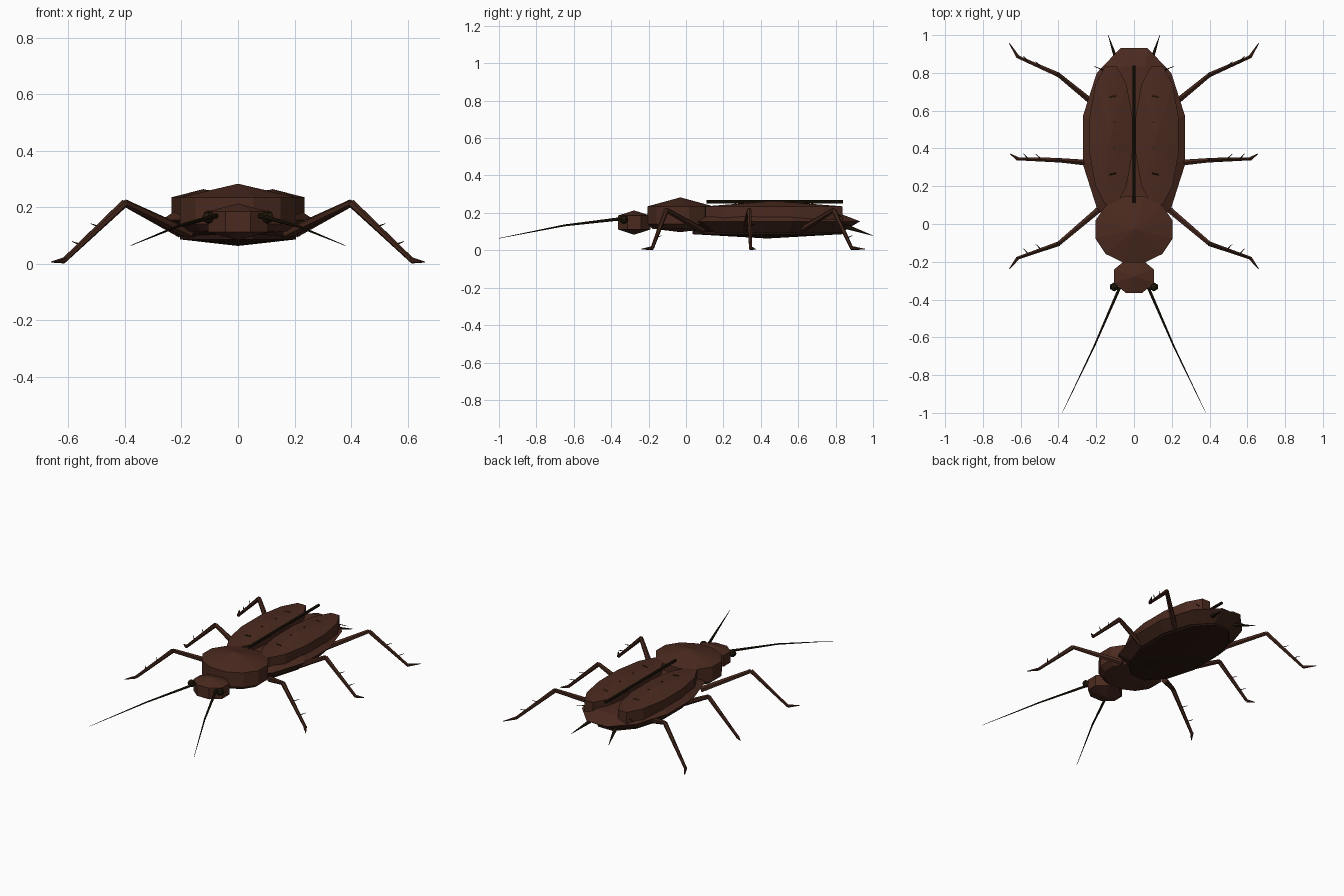
import bpy, bmesh, math
from mathutils import Vector

if "Cube" in bpy.data.objects:
    bpy.data.objects.remove(bpy.data.objects["Cube"])


def material(name, rgb):
    m = bpy.data.materials.new(name)
    m.diffuse_color = (*rgb, 1)
    m.use_nodes = True
    m.node_tree.nodes["Principled BSDF"].inputs["Base Color"].default_value = m.diffuse_color
    return m


BROWN = material("shell brown", (0.069, 0.023, 0.0137))
LEG = material("leg brown", (0.057, 0.019, 0.011))
FLANK = material("flank brown", (0.042, 0.0155, 0.009))
BELLY = material("belly dark brown", (0.024, 0.0095, 0.0055))
BLACK = material("near black", (0.014, 0.0085, 0.003))
OCHRE = material("ochre", (0.09, 0.045, 0.008))


def finish(bm, name, *mats):
    bmesh.ops.recalc_face_normals(bm, faces=bm.faces)
    me = bpy.data.meshes.new(name)
    bm.to_mesh(me)
    bm.free()
    ob = bpy.data.objects.new(name, me)
    bpy.context.collection.objects.link(ob)
    for m in mats:
        me.materials.append(m)
    return ob


def faceted_disc(name, cx, cy, rx, ry, n, rings, z_bottom, z_top, *mats):
    """Stack of n-sided rings (scale, z), closed by a low apex at each end."""
    bm = bmesh.new()
    loops = []
    for s, z in rings:
        loop = []
        for i in range(n):
            a = (i + 0.5) * math.tau / n
            loop.append(bm.verts.new((cx + s * rx * math.cos(a), cy + s * ry * math.sin(a), z)))
        loops.append(loop)
    for lo, hi in zip(loops, loops[1:]):
        for i in range(n):
            j = (i + 1) % n
            bm.faces.new((lo[i], lo[j], hi[j], hi[i]))
    for loop, z in ((loops[0], z_bottom), (loops[-1], z_top)):
        apex = bm.verts.new((cx, cy, z))
        for i in range(n):
            bm.faces.new((loop[i], loop[(i + 1) % n], apex))
    return finish(bm, name, *mats)


def tube(name, points, radii, mat, sides=6):
    """Straight tapered segments through the points."""
    bm = bmesh.new()
    pts = [Vector(p) for p in points]
    for a, b, ra, rb in zip(pts, pts[1:], radii, radii[1:]):
        d = b - a
        geom = bmesh.ops.create_cone(bm, cap_ends=True, segments=sides,
                                     radius1=ra, radius2=rb, depth=d.length)
        rot = d.to_track_quat('Z', 'Y').to_matrix().to_4x4()
        bmesh.ops.transform(bm, matrix=rot, verts=geom['verts'])
        bmesh.ops.translate(bm, vec=(a + b) / 2, verts=geom['verts'])
    return finish(bm, name, mat)


# Abdomen with a sharp rim and darker flanks, and a dark belly plate below it
abdomen = faceted_disc("abdomen", 0, 0.443, 0.279, 0.505, 12,
                       [(0.8, 0.096), (1, 0.155), (0.8, 0.192)],
                       0.09, 0.2, BROWN, FLANK)
for p in abdomen.data.polygons:
    p.material_index = int(p.normal.z < 0)
faceted_disc("belly", 0, 0.435, 0.213, 0.415, 12,
             [(1, 0.086), (1, 0.105)], 0.063, 0.11, BELLY)

# Thorax shield and head
faceted_disc("thorax_shield", 0, -0.03, 0.212, 0.182, 12,
             [(0.85, 0.115), (1, 0.14), (1, 0.235)], 0.097, 0.283, BROWN)
faceted_disc("head", 0, -0.277, 0.114, 0.095, 8,
             [(1, 0.112), (1, 0.185)], 0.083, 0.213, BROWN)

# Seam between the wing covers
tube("wing_seam", [(0, 0.11, 0.26), (0, 0.84, 0.26)], [0.009, 0.009], BLACK, 8)

LEGS = {
    "front": [(0.17, 0.09, 0.105), (0.4, -0.105, 0.215), (0.615, -0.18, 0.012), (0.66, -0.238, 0.006)],
    "middle": [(0.2, 0.32, 0.11), (0.4, 0.338, 0.215), (0.615, 0.345, 0.012), (0.657, 0.372, 0.006)],
    "rear": [(0.18, 0.61, 0.105), (0.4, 0.79, 0.215), (0.615, 0.885, 0.012), (0.66, 0.957, 0.006)],
}

for side, s in (("right", 1), ("left", -1)):
    def flip(pts):
        return [(s * x, y, z) for x, y, z in pts]

    # Wing cover
    faceted_disc(f"wing_cover_{side}", s * 0.122, 0.47, 0.117, 0.38, 12,
                 [(1, 0.15), (1, 0.235)], 0.14, 0.264, BROWN)

    # Pits in the middle of the wing cover, short marks toward its ends
    for k, y in enumerate((0.40, 0.54)):
        tube(f"wing_pit_{side}_{k}", flip([(0.105, y, 0.252), (0.105, y, 0.26)]),
             [0.005, 0.005], BLACK)
    for k, (y, mat) in enumerate(((0.265, BLACK), (0.675, OCHRE))):
        tube(f"wing_mark_{side}_{k}", flip([(0.095, y + 0.004, 0.247), (0.13, y - 0.004, 0.247)]),
             [0.004, 0.004], mat, 4)

    # Eye
    bm = bmesh.new()
    bmesh.ops.create_uvsphere(bm, u_segments=6, v_segments=4, radius=0.024)
    bmesh.ops.translate(bm, vec=(s * 0.105, -0.333, 0.165), verts=bm.verts)
    finish(bm, f"eye_{side}", BLACK)

    # Antenna
    tube(f"antenna_{side}",
         flip([(0.075, -0.335, 0.17), (0.212, -0.65, 0.133), (0.38, -1.0, 0.064)]),
         [0.009, 0.005, 0.001], BLACK)

    # Tail feeler and hind bristle
    tube(f"tail_feeler_{side}", flip([(0.09, 0.86, 0.125), (0.137, 1.0, 0.078)]),
         [0.013, 0.001], BLACK)
    tube(f"hind_bristle_{side}", flip([(0.15, 0.81, 0.19), (0.212, 0.835, 0.18)]),
         [0.004, 0.001], BLACK, 4)

    # Legs: thigh, shin, foot and shin spines
    for name, pts in LEGS.items():
        hip, knee, ankle, toe = flip(pts)
        tube(f"{name}_thigh_{side}", [hip, knee], [0.019, 0.013], LEG)
        tube(f"{name}_shin_{side}", [knee, ankle], [0.014, 0.009], LEG)
        tube(f"{name}_foot_{side}", [ankle, toe], [0.011, 0.002], LEG)
        for k, t in enumerate((0.42, 0.73)):
            base = Vector(knee).lerp(Vector(ankle), t)
            tip = base + Vector((s * 0.03, 0.03, 0.012))
            tube(f"{name}_spine_{side}_{k}", [base, tip], [0.004, 0.001], BLACK, 4)
